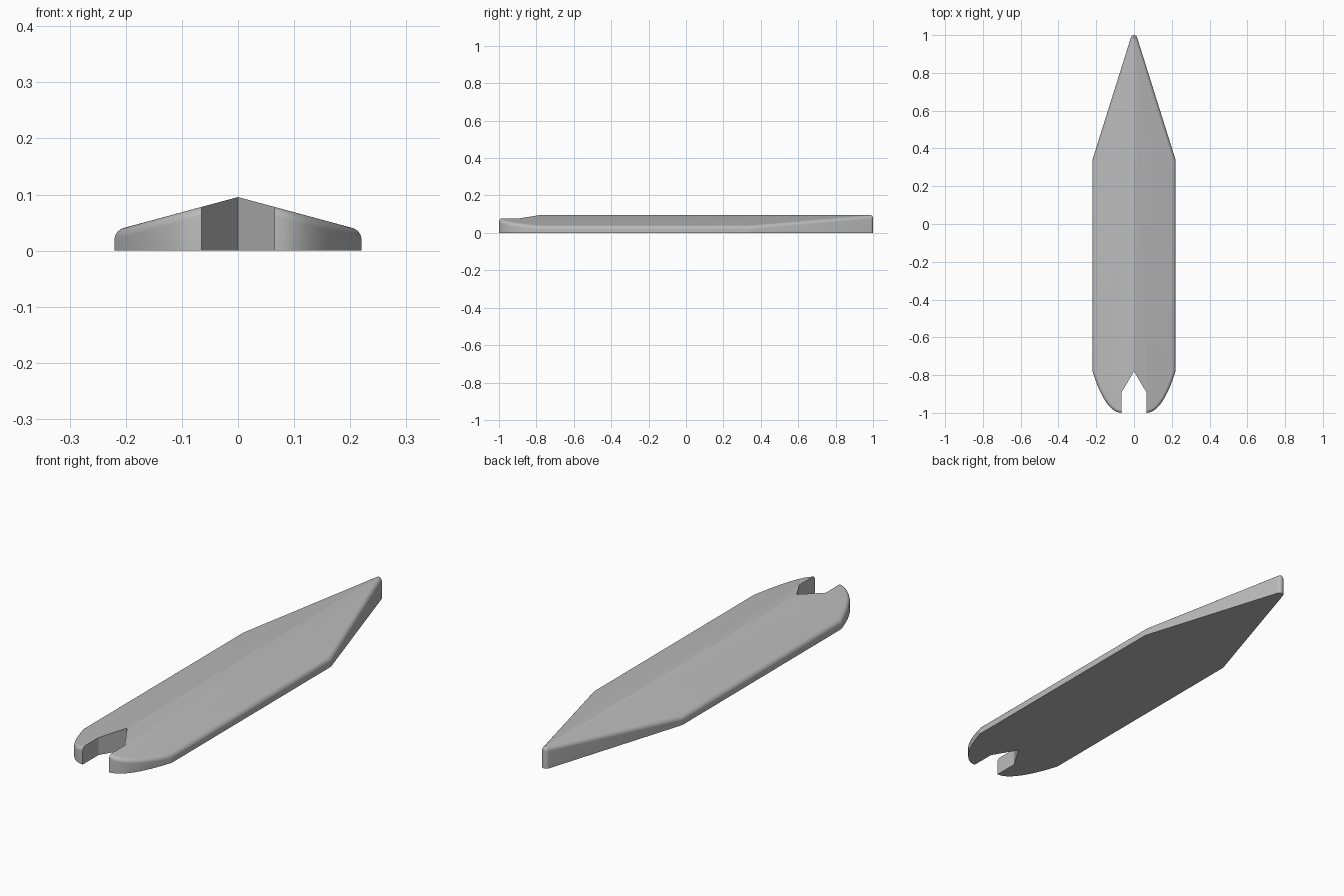
import bpy, bmesh
from math import sin, cos, pi, radians
from mathutils import Vector

cube = bpy.data.objects.get("Cube")
if cube:
    bpy.data.objects.remove(cube)

RIDGE, SLOPE, ROUND, STEPS = 0.0955, 0.27, 0.016, 8
HALF = 0.22

# One flat colour
grey = bpy.data.materials.new("plain grey")
grey.use_nodes = True
colour = (0.5, 0.5, 0.5, 1)
grey.diffuse_color = colour
grey.node_tree.nodes["Principled BSDF"].inputs["Base Color"].default_value = colour


def roof(x):
    return RIDGE - SLOPE * x


def half_outline():
    """Left half of the outer edge, from the pointed tip to the tail."""
    radius, turn = 0.017, radians(72.5)
    pts = [Vector((radius * sin(turn * i / 6), 1 - radius + radius * cos(turn * i / 6)))
           for i in range(7)]
    pts.append(Vector((HALF, 0.34)))
    start, mid, end = Vector((HALF, -0.78)), Vector((0.15, -1)), Vector((0.065, -1))
    for i in range(13):
        t = i / 12
        pts.append(start * (1 - t) ** 2 + mid * 2 * t * (1 - t) + end * t * t)
    return pts


def inset(pts, d):
    """Move the outline inward by d with mitred corners."""
    normals = []
    for a, b in zip(pts, pts[1:]):
        e = (b - a).normalized()
        normals.append(Vector((e.y, -e.x)))
    result = []
    for i, p in enumerate(pts):
        if i == 0:
            move = Vector((0, -1))
        elif i == len(pts) - 1:
            move = Vector((0, 1))
        else:
            n = normals[i - 1] + normals[i]
            move = n / (1 + normals[i - 1].dot(normals[i]))
        result.append(p + move * d)
    return result


outline = half_outline()
bm = bmesh.new()

# Base ring, then rings that round the upper outer edge
rings = [[bm.verts.new((p.x, p.y, 0)) for p in outline]]
for k in range(STEPS + 1):
    a = pi / 2 * k / STEPS
    drop = ROUND * (1 - sin(a))
    rings.append([bm.verts.new((p.x, p.y, roof(p.x) - drop))
                  for p in inset(outline, ROUND * (1 - cos(a)))])
for low, high in zip(rings, rings[1:]):
    for i in range(len(outline) - 1):
        bm.faces.new((low[i], low[i + 1], high[i + 1], high[i]))

# Forked notch, sloping top and flat underside
notch = [(0.065, -0.89), (0, -0.78)]
floor = [bm.verts.new((x, y, 0)) for x, y in notch]
top = [bm.verts.new((x, y, roof(x))) for x, y in notch]
bm.faces.new([ring[-1] for ring in rings] + [top[0], floor[0]])
bm.faces.new((floor[0], top[0], top[1], floor[1]))
bm.faces.new(rings[-1] + top)
bm.faces.new(rings[0] + floor)

# Mirror to the right half and weld on the centre line
copy = bmesh.ops.duplicate(bm, geom=bm.verts[:] + bm.edges[:] + bm.faces[:])["geom"]
for v in copy:
    if isinstance(v, bmesh.types.BMVert):
        v.co.x = -v.co.x
bmesh.ops.remove_doubles(bm, verts=bm.verts, dist=1e-5)
bmesh.ops.recalc_face_normals(bm, faces=bm.faces)

mesh = bpy.data.meshes.new("ridged_blade")
bm.to_mesh(mesh)
bm.free()
mesh.materials.append(grey)
blade = bpy.data.objects.new("ridged_blade", mesh)
bpy.context.collection.objects.link(blade)

# Smooth rounding, crisp ridge and corners
bpy.ops.object.select_all(action='DESELECT')
blade.select_set(True)
bpy.context.view_layer.objects.active = blade
bpy.ops.object.shade_smooth_by_angle(angle=radians(17))
